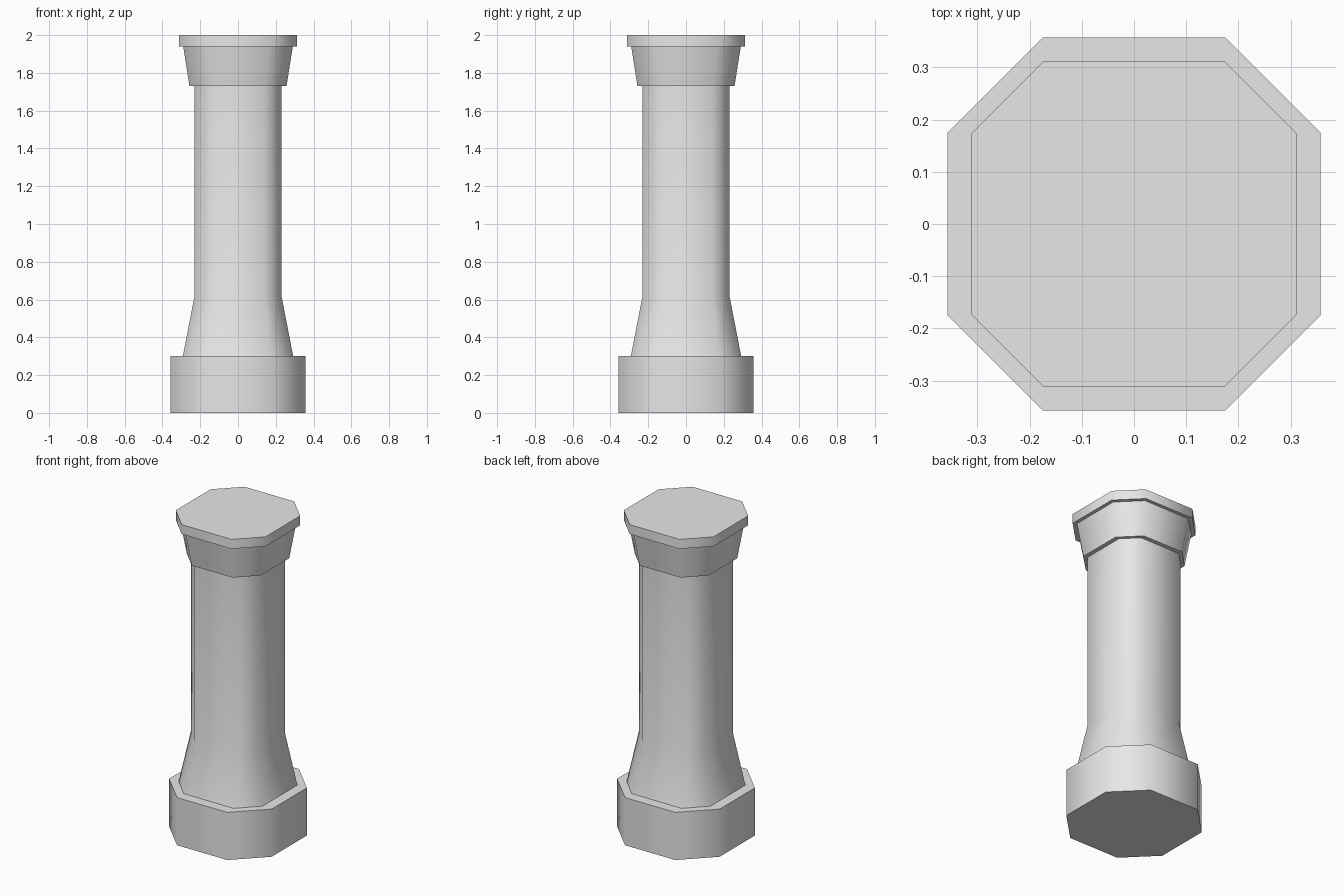
import bpy
import bmesh
import math

cube = bpy.data.objects.get("Cube")
if cube:
    bpy.data.objects.remove(cube, do_unlink=True)

stone = bpy.data.materials.new("plain_grey")
grey = (0.8, 0.8, 0.8, 1)
stone.diffuse_color = grey
stone.use_nodes = True
stone.node_tree.nodes["Principled BSDF"].inputs["Base Color"].default_value = grey


def octagon(half, flat, z):
    """Square with chamfered corners: half width and half length of the flat sides."""
    corners = [(half, flat), (flat, half)]
    points = []
    for turn in range(4):
        for x, y in corners:
            for _ in range(turn):
                x, y = -y, x
            points.append((x, y, z))
    return points


def loft(name, sections):
    """Closed solid through a stack of octagons, smooth around its sides."""
    bm = bmesh.new()
    rings = [[bm.verts.new(p) for p in octagon(*s)] for s in sections]
    for low, high in zip(rings, rings[1:]):
        for i in range(len(low)):
            j = (i + 1) % len(low)
            bm.faces.new((low[i], low[j], high[j], high[i]))
    bm.faces.new(rings[0][::-1])
    bm.faces.new(rings[-1])
    bmesh.ops.recalc_face_normals(bm, faces=bm.faces)
    mesh = bpy.data.meshes.new(name)
    bm.to_mesh(mesh)
    bm.free()
    mesh.materials.append(stone)
    obj = bpy.data.objects.new(name, mesh)
    bpy.context.collection.objects.link(obj)
    bpy.ops.object.select_all(action="DESELECT")
    obj.select_set(True)
    bpy.context.view_layer.objects.active = obj
    bpy.ops.object.shade_smooth_by_angle(angle=math.radians(60))


# Plinth, flared shaft, tapered capital and top slab
loft("base", [(0.357, 0.175, 0), (0.357, 0.175, 0.3)])
loft("shaft", [(0.292, 0.173, 0.3), (0.23, 0.14, 0.62), (0.23, 0.14, 1.73)])
loft("capital", [(0.257, 0.142, 1.73), (0.29, 0.161, 1.94)])
loft("top_slab", [(0.312, 0.173, 1.94), (0.312, 0.173, 2.0)])
